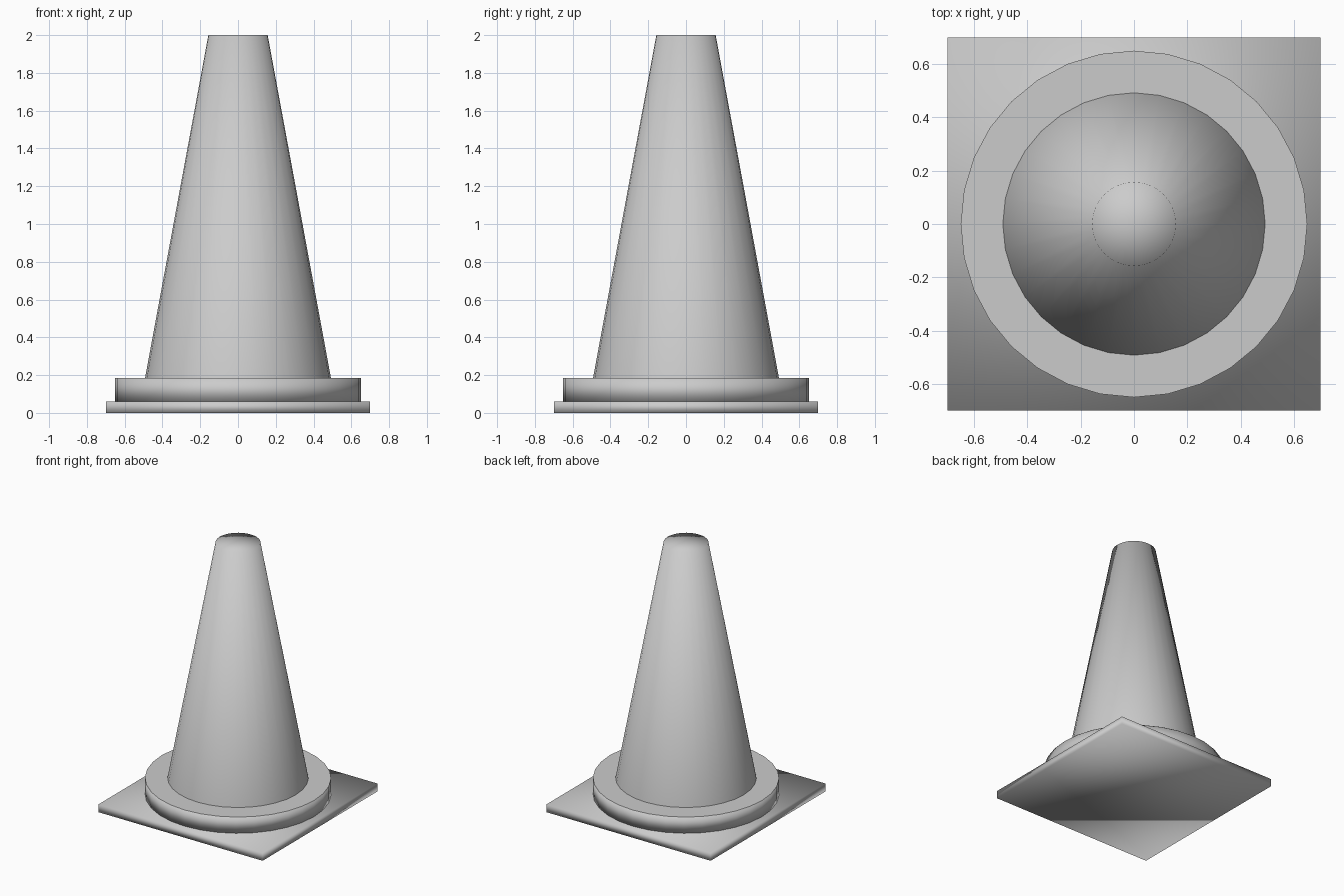
import bpy
import bmesh
from mathutils import Matrix

SIDES = 32

cube = bpy.data.objects.get("Cube")
if cube:
    bpy.data.objects.remove(cube, do_unlink=True)

# Single grey material
grey = bpy.data.materials.new("light_grey")
grey.use_nodes = True
colour = (0.6, 0.6, 0.6, 1.0)
grey.diffuse_color = colour
grey.node_tree.nodes["Principled BSDF"].inputs["Base Color"].default_value = colour


def finish(bm, name, smooth=True):
    """Turn a bmesh into a named, coloured object."""
    for face in bm.faces:
        face.smooth = smooth
    mesh = bpy.data.meshes.new(name)
    bm.to_mesh(mesh)
    bm.free()
    mesh.materials.append(grey)
    obj = bpy.data.objects.new(name, mesh)
    bpy.context.collection.objects.link(obj)
    return obj


def round_part(name, r_low, r_high, z_low, z_high, open_bottom=False):
    """Upright cylinder or tapered cone, softly shaded over its rims."""
    bm = bmesh.new()
    bmesh.ops.create_cone(
        bm, cap_ends=True, cap_tris=True, segments=SIDES,
        radius1=r_low, radius2=r_high, depth=z_high - z_low,
        matrix=Matrix.Translation((0, 0, (z_low + z_high) / 2)))
    if open_bottom:
        bm.normal_update()
        under = [f for f in bm.faces if f.normal.z < -0.9]
        bmesh.ops.delete(bm, geom=under, context='FACES')
    return finish(bm, name)


# Square foot plate
bm = bmesh.new()
bmesh.ops.create_cube(
    bm, size=1.0,
    matrix=Matrix.Translation((0, 0, 0.03)) @ Matrix.Diagonal((1.4, 1.4, 0.06, 1)))
finish(bm, "foot_plate")

# Round collar on the plate
round_part("collar", 0.65, 0.65, 0.06, 0.184)

# Flat upper face of the collar
bm = bmesh.new()
bmesh.ops.create_circle(bm, cap_ends=True, segments=SIDES, radius=0.65,
                        matrix=Matrix.Translation((0, 0, 0.185)))
finish(bm, "collar_top", smooth=False)

# Tapered body with a closed tip
round_part("cone_body", 0.492, 0.157, 0.185, 2.0, open_bottom=True)
